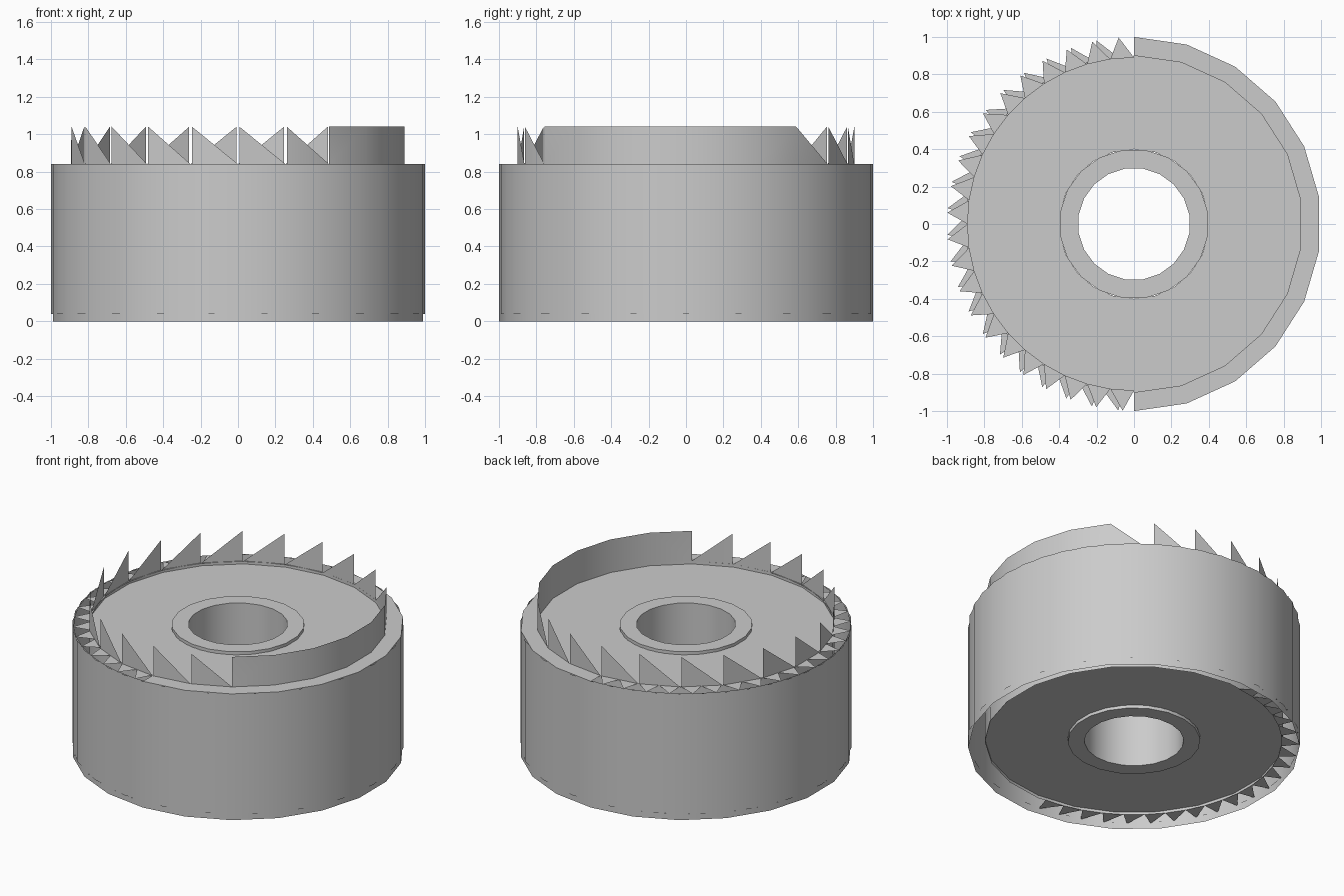
import bpy, bmesh
from math import sin, cos, radians

cube = bpy.data.objects.get("Cube")
if cube:
    bpy.data.objects.remove(cube, do_unlink=True)

SIDES = 22
STEP = 360 / SIDES
LOW, TOP, CROWN = 0.04, 0.84, 1.04
DRUM_R, RIM_R = 0.9, 1.0

grey = bpy.data.materials.new("plain grey")
grey.use_nodes = True
grey.diffuse_color = (0.6, 0.6, 0.6, 1)
grey.node_tree.nodes["Principled BSDF"].inputs["Base Color"].default_value = (0.6, 0.6, 0.6, 1)


def polar(r, angle, z):
    a = radians(angle)
    return (r * cos(a), r * sin(a), z)


def make(name, polygons):
    """Build one object from a list of polygons and weld its seams."""
    bm = bmesh.new()
    for poly in polygons:
        bm.faces.new([bm.verts.new(p) for p in poly])
    bmesh.ops.remove_doubles(bm, verts=bm.verts, dist=0.0001)
    mesh = bpy.data.meshes.new(name)
    bm.to_mesh(mesh)
    bm.free()
    mesh.materials.append(grey)
    obj = bpy.data.objects.new(name, mesh)
    bpy.context.collection.objects.link(obj)
    bpy.ops.object.select_all(action="DESELECT")
    obj.select_set(True)
    bpy.context.view_layer.objects.active = obj
    bpy.ops.object.shade_smooth_by_angle(angle=radians(30))
    return obj


def revolve(name, profile, sides=SIDES, start=-90):
    """Turn an open (radius, height) profile around z."""
    step = 360 / sides
    polys = []
    for i in range(sides):
        a, b = start + i * step, start + (i + 1) * step
        for (r0, z0), (r1, z1) in zip(profile, profile[1:]):
            polys.append([polar(r0, a, z0), polar(r0, b, z0),
                          polar(r1, b, z1), polar(r1, a, z1)])
    return make(name, polys)


# Thin outer shells, the second turned by half a side
revolve("outer_shell", [(RIM_R, 0), (RIM_R, TOP)])
revolve("outer_sleeve", [(RIM_R, LOW), (RIM_R, TOP)], start=-90 + STEP / 2)

# Inner drum with recessed end discs and a bored hub
revolve("drum_wall", [(DRUM_R, LOW), (DRUM_R, TOP)])
revolve("top_disc", [(DRUM_R, TOP - 0.02), (0.4, TOP - 0.02)])
revolve("bottom_disc", [(0.4, LOW + 0.02), (DRUM_R, LOW + 0.02)])
revolve("hub", [(0.3, TOP), (0.3, LOW), (0.4, LOW), (0.4, TOP), (0.3, TOP)],
        sides=20, start=9)

# Crown: six plain panels, the rest saw teeth
panels = []
for i in range(SIDES):
    a = -90 + (i + 2) * STEP
    b = a + STEP
    if i < 6:
        panels.append([polar(DRUM_R, a, TOP), polar(DRUM_R, b, TOP),
                       polar(DRUM_R, b, CROWN), polar(DRUM_R, a, CROWN)])
    else:
        a += 0.5 if i > 6 else 0
        panels.append([polar(DRUM_R, a, TOP), polar(DRUM_R, b, TOP),
                       polar(DRUM_R, a, CROWN)])
make("saw_crown", panels)


def teeth(z, first, count, lean):
    """Flat ratchet teeth between the drum and the shell."""
    pitch = STEP / 2
    polys = []
    for i in range(count):
        a = first + i * pitch
        polys.append([polar(DRUM_R - 0.01, a, z), polar(RIM_R, a + lean, z),
                      polar(DRUM_R - 0.01, a + pitch, z)])
    return polys


# Upper rim: plain on one half, toothed on the other
upper = teeth(TOP, 90, 22, 4.7)
for i in range(SIDES // 2):
    a = -90 + i * STEP
    b = a + STEP
    upper.append([polar(DRUM_R, a, TOP), polar(RIM_R, a, TOP),
                  polar(RIM_R, b, TOP), polar(DRUM_R, b, TOP)])
make("upper_ratchet_rim", upper)

# Lower rim: teeth only, slightly out of step with the upper ones
make("lower_ratchet_teeth", [p[::-1] for p in teeth(LOW, 95, 21, 6.5)])
